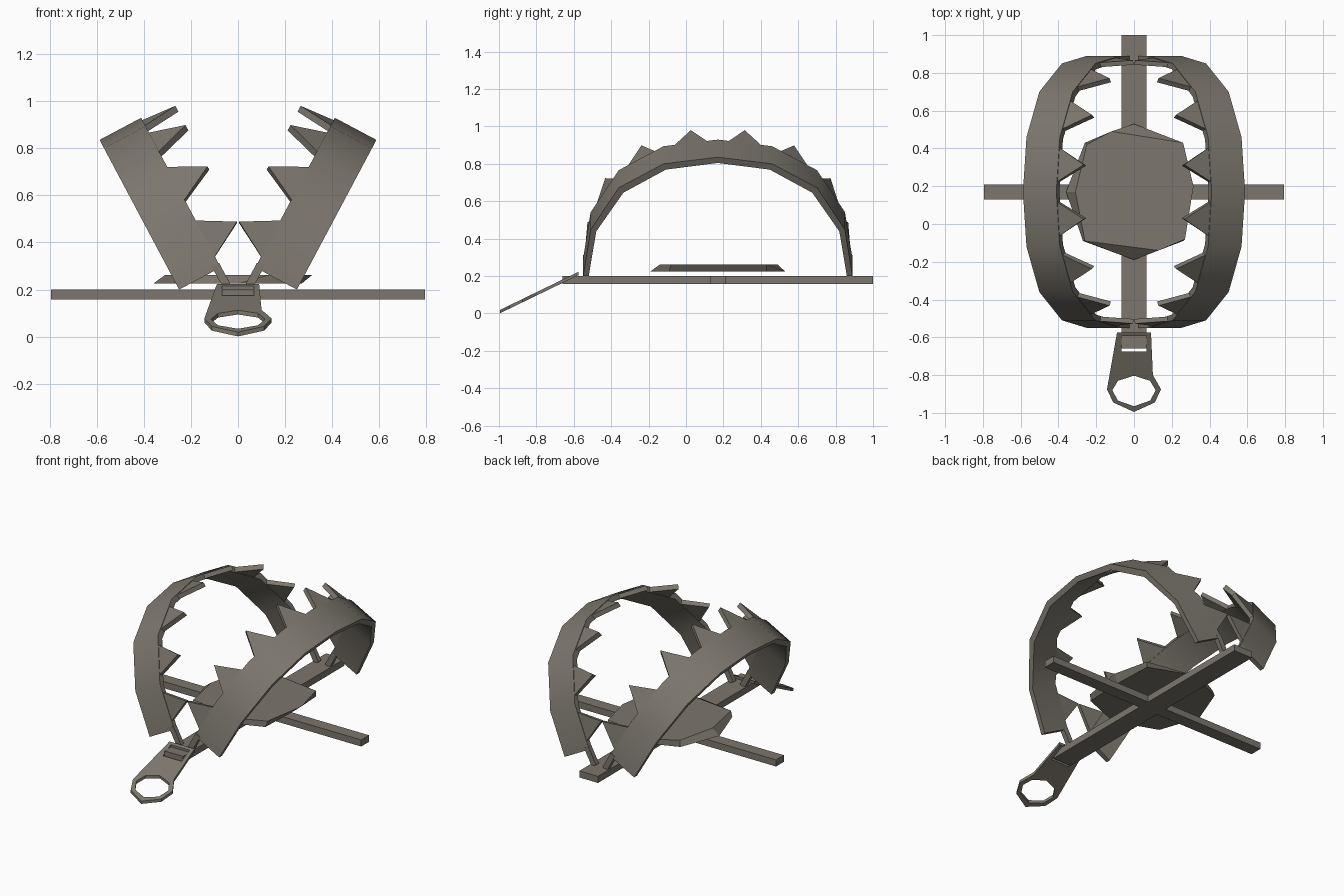
import bpy, bmesh, math
from mathutils import Vector

cube = bpy.data.objects.get("Cube")
if cube:
    bpy.data.objects.remove(cube, do_unlink=True)

COLOUR = (0.2, 0.182, 0.155, 1)
metal = bpy.data.materials.new("weathered_metal")
metal.use_nodes = True
metal.diffuse_color = COLOUR
bsdf = metal.node_tree.nodes["Principled BSDF"]
bsdf.inputs["Base Color"].default_value = COLOUR
bsdf.inputs["Roughness"].default_value = 0.8

MID_Y = 0.17                      # centre of the jaws along the long bar
TILT = math.radians(28)           # how far each jaw leans open


def solid(bm, start, end):
    """Add a closed solid between two matching outlines."""
    a = [bm.verts.new(p) for p in start]
    b = [bm.verts.new(p) for p in end]
    bm.faces.new(a)
    bm.faces.new(b[::-1])
    for i in range(len(a)):
        j = (i + 1) % len(a)
        bm.faces.new((a[i], b[i], b[j], a[j]))


def finish(name, bm, mirror=False, smooth=False):
    bmesh.ops.recalc_face_normals(bm, faces=bm.faces[:])
    mesh = bpy.data.meshes.new(name)
    bm.to_mesh(mesh)
    bm.free()
    mesh.materials.append(metal)
    obj = bpy.data.objects.new(name, mesh)
    bpy.context.collection.objects.link(obj)
    if mirror:
        obj.modifiers.new("other_side", 'MIRROR').use_axis = (True, False, False)
    if smooth:
        bpy.ops.object.select_all(action='DESELECT')
        obj.select_set(True)
        bpy.context.view_layer.objects.active = obj
        bpy.ops.object.shade_smooth_by_angle(angle=math.radians(32))
    return obj


def jaw_point(p, t):
    """Arch coordinates (y offset, height) plus distance across the band."""
    y, s = p
    return Vector((0.25 + math.sin(TILT) * s - math.cos(TILT) * t,
                   MID_Y + y,
                   0.2 + math.cos(TILT) * s + math.sin(TILT) * t))


def full_arch(half):
    return half + [(-y, s) for y, s in half[-2::-1]]


# Base cross: two flat bars joined in one outline
W, D, L = 0.067, 0.04, 0.795
outline = [(-W, -0.66), (W, -0.66), (W, MID_Y - D), (L, MID_Y - D),
           (L, MID_Y + D), (W, MID_Y + D), (W, 1), (-W, 1),
           (-W, MID_Y + D), (-L, MID_Y + D), (-L, MID_Y - D), (-W, MID_Y - D)]
bm = bmesh.new()
solid(bm, [(x, y, 0.157) for x, y in outline], [(x, y, 0.2) for x, y in outline])
finish("base_cross", bm)

# Pressure plate: uneven eight-sided disc, narrower on top
low = [(0, 0.53), (0.26, 0.43), (0.27, 0.17), (0.26, -0.09),
       (0, -0.19), (-0.27, -0.09), (-0.36, 0.17), (-0.26, 0.43)]
high = [(-0.12, 0.49), (0.26, 0.43), (0.315, 0.2), (0.27, -0.08),
        (0.13, -0.14), (-0.26, -0.09), (-0.31, 0.17), (-0.25, 0.42)]
bm = bmesh.new()
solid(bm, [(x, y, 0.225) for x, y in low], [(x, y, 0.262) for x, y in high])
finish("pressure_plate", bm)

# Jaws: faceted arch bands
outer = full_arch([(0.72, 0), (0.68, 0.28), (0.53, 0.535), (0.29, 0.68), (0, 0.72)])
inner = full_arch([(0.69, 0), (0.65, 0.27), (0.505, 0.505), (0.277, 0.645), (0, 0.685)])
ring = outer + inner[::-1]
n = len(outer)
bm = bmesh.new()
rails = [[bm.verts.new(jaw_point(p, t)) for p in side]
         for side, t in ((outer, 0), (outer, 0.2), (inner, 0.2), (inner, 0))]
for k in range(4):
    a, b = rails[k], rails[(k + 1) % 4]
    for i in range(n - 1):
        bm.faces.new((a[i], a[i + 1], b[i + 1], b[i]))
for end in (0, n - 1):
    bm.faces.new([rail[end] for rail in rails])
finish("jaws", bm, mirror=True, smooth=True)

# Teeth: one triangular spike on each arch segment
bm = bmesh.new()
for i in range(n - 1):
    walls = []
    for depth in (0.1, 0.9):
        a, b = [Vector(outer[k]).lerp(Vector(inner[k]), depth) for k in (i, i + 1)]
        walls.append([jaw_point(a.lerp(b, 0.18), 0.195),
                      jaw_point(a.lerp(b, 0.5), 0.352),
                      jaw_point(a.lerp(b, 0.82), 0.195)])
    solid(bm, *walls)
finish("teeth", bm, mirror=True)

# Hinge pins: small posts joining the jaw ends to the base
bm = bmesh.new()
for side in (-1, 1):
    loops = [[jaw_point((side * y, s), t) for y, t in
              ((0.69, 0.168), (0.72, 0.168), (0.72, 0.203), (0.69, 0.203))]
             for s in (0.02, -0.1)]
    solid(bm, *loops)
finish("hinge_pins", bm, mirror=True)

# Chain tab: sloping plate with a slot and a ring
tab = [(-0.09, -0.575), (-0.143, -0.875), (-0.11, -0.945), (0, -0.995),
       (0.11, -0.945), (0.143, -0.875), (0.1, -0.8), (0.09, -0.575)]
slot = [(-W, -0.592), (W, -0.592), (W, -0.675), (-W, -0.675)]
hole = [(0, -0.803), (0.085, -0.83), (0.115, -0.88), (0.085, -0.935),
        (0, -0.965), (-0.085, -0.935), (-0.115, -0.88), (-0.085, -0.83)]
curve = bpy.data.curves.new("chain_tab", 'CURVE')
curve.dimensions = '2D'
curve.fill_mode = 'BOTH'
curve.extrude = 0.009
for points in (tab, slot, hole):
    spline = curve.splines.new('POLY')
    spline.points.add(len(points) - 1)
    for point, (x, y) in zip(spline.points, points):
        point.co = (x, y, 0, 1)
    spline.use_cyclic_u = True
temp = bpy.data.objects.new("tab_outline", curve)
bpy.context.collection.objects.link(temp)
bpy.context.view_layer.update()
flat = bpy.data.meshes.new_from_object(temp.evaluated_get(bpy.context.evaluated_depsgraph_get()))
bpy.data.objects.remove(temp, do_unlink=True)
bm = bmesh.new()
bm.from_mesh(flat)
bmesh.ops.remove_doubles(bm, verts=bm.verts[:], dist=0.0005)
for v in bm.verts:
    v.co.z += 0.01 + (v.co.y + 0.995) * 0.485
for f in bm.faces:
    f.smooth = False
    f.material_index = 0
finish("chain_tab", bm)
